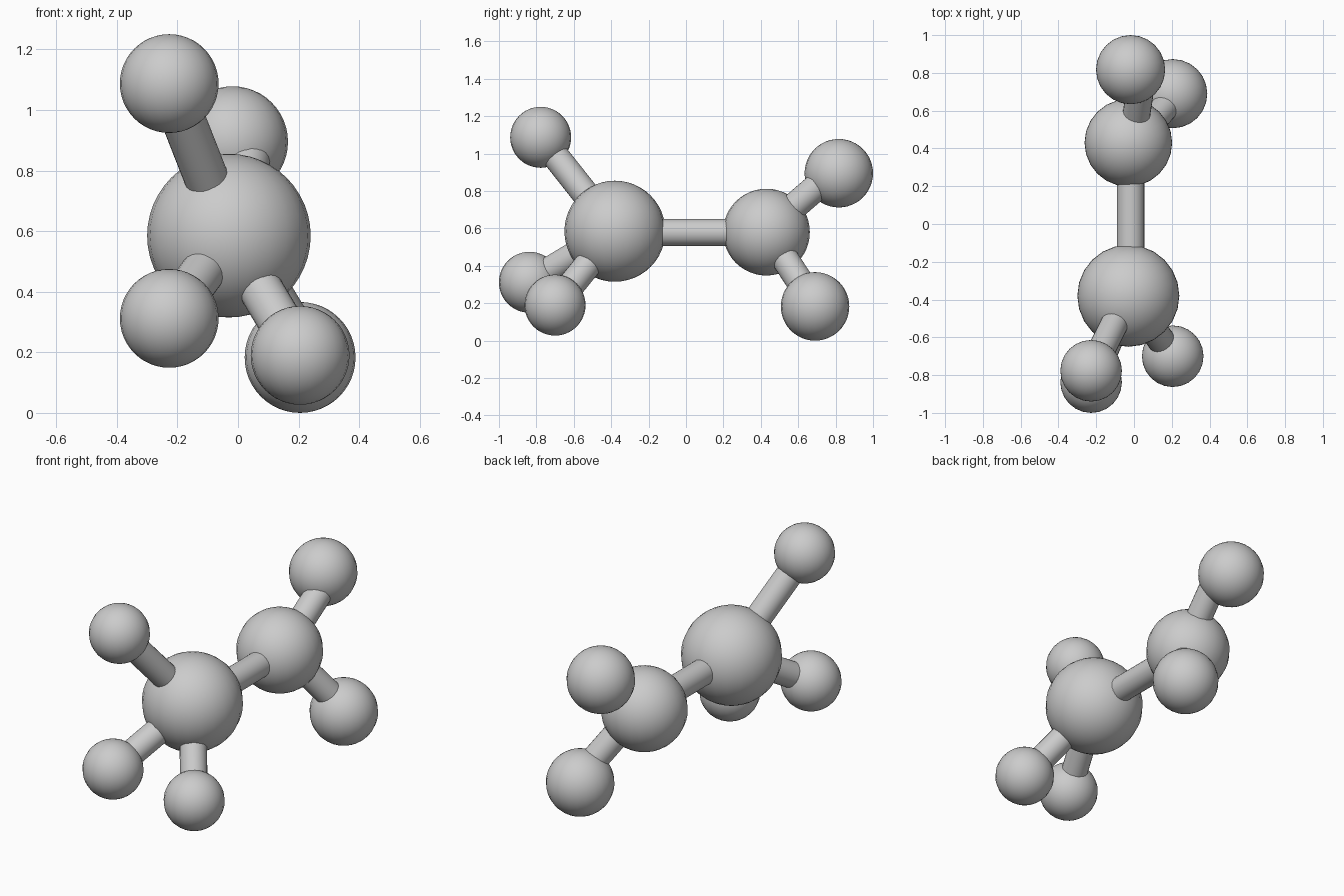
import bpy
from mathutils import Vector

if "Cube" in bpy.data.objects:
    bpy.data.objects.remove(bpy.data.objects["Cube"])


def finish(obj, name):
    obj.name = name
    bpy.ops.object.shade_smooth_by_angle()


def ball(name, pos, r):
    bpy.ops.mesh.primitive_uv_sphere_add(segments=24, ring_count=24, radius=r, location=pos)
    finish(bpy.context.object, name)


def rod(name, a, b, r=0.073):
    a, b = Vector(a), Vector(b)
    d = b - a
    bpy.ops.mesh.primitive_cylinder_add(vertices=24, radius=r, depth=d.length, location=(a + b) / 2)
    bpy.context.object.rotation_euler = d.to_track_quat('Z', 'Y').to_euler()
    finish(bpy.context.object, name)


# Two large balls joined by a central rod
front = (-0.03, -0.38, 0.585)
back = (-0.03, 0.43, 0.58)
ball("front_core", front, 0.27)
ball("back_core", back, 0.232)
rod("central_rod", (-0.018, -0.38, 0.578), (-0.018, 0.43, 0.578))

# Three small balls on the front core
for i, p in enumerate([(-0.227, -0.777, 1.087), (-0.227, -0.837, 0.312), (0.205, -0.70, 0.19)]):
    ball(f"front_ball_{i + 1}", p, 0.163)
    rod(f"front_rod_{i + 1}", front, p)

# Two small balls on the back core, rods set slightly to the right
for i, (p, end) in enumerate([((-0.018, 0.817, 0.895), (0.045, 0.79, 0.90)),
                              ((0.205, 0.69, 0.183), (0.23, 0.69, 0.19))]):
    ball(f"back_ball_{i + 1}", p, 0.183)
    rod(f"back_rod_{i + 1}", (-0.01, 0.43, 0.59), end)
